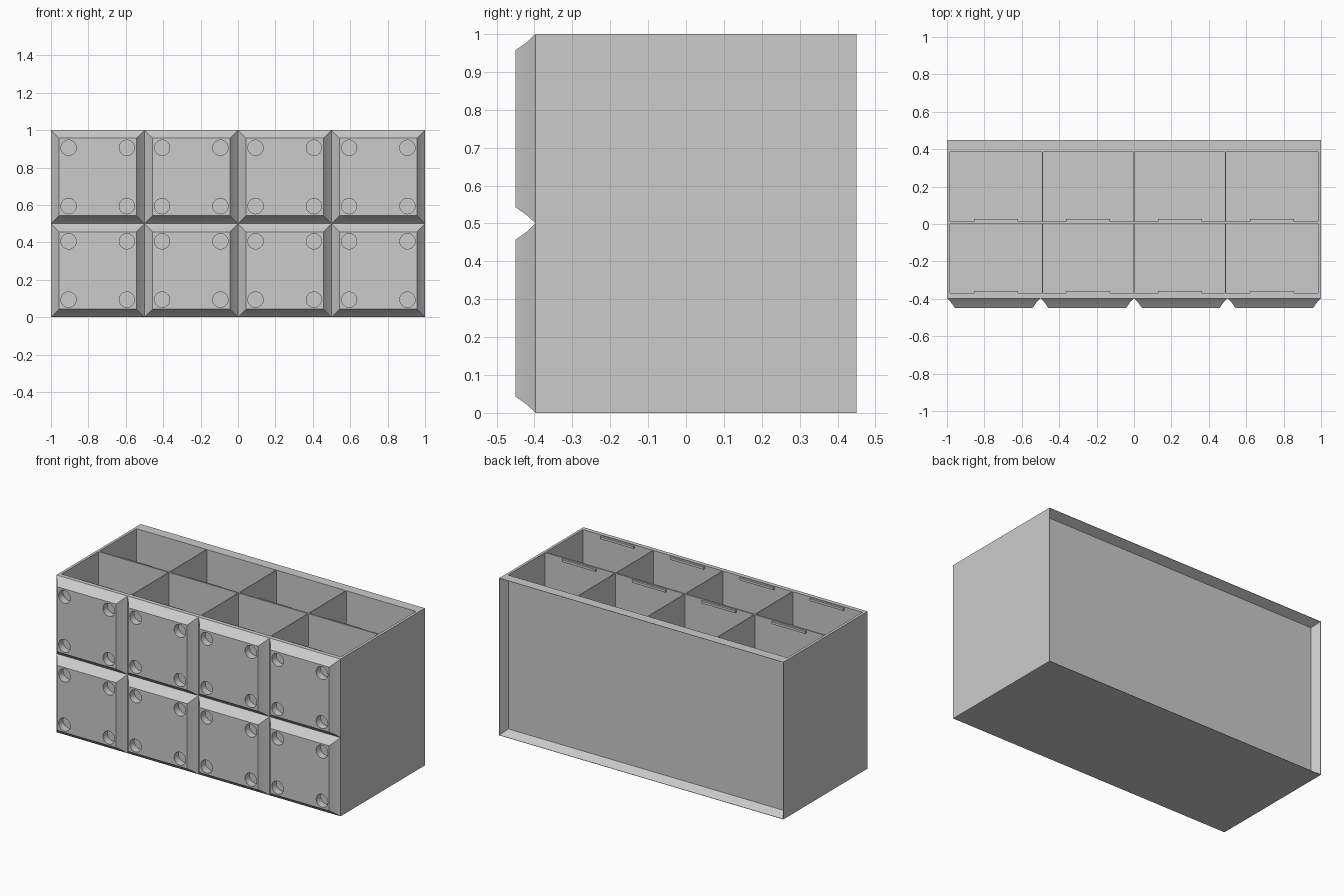
import bpy, bmesh, math
from mathutils import Matrix, Vector

cube = bpy.data.objects.get("Cube")
if cube:
    bpy.data.objects.remove(cube, do_unlink=True)

grey = bpy.data.materials.new("plain grey")
grey.use_nodes = True
COLOUR = (0.6, 0.6, 0.6, 1)
grey.diffuse_color = COLOUR
grey.node_tree.nodes["Principled BSDF"].inputs["Base Color"].default_value = COLOUR

FACE_Y, FRONT_Y, BACK_Y = -0.397, -0.45, 0.45
COLUMNS = [-0.75, -0.25, 0.25, 0.75]
ROWS = [0.25, 0.75]


def finish(name, bm):
    bmesh.ops.recalc_face_normals(bm, faces=bm.faces)
    mesh = bpy.data.meshes.new(name)
    bm.to_mesh(mesh)
    bm.free()
    mesh.materials.append(grey)
    ob = bpy.data.objects.new(name, mesh)
    bpy.context.collection.objects.link(ob)
    return ob


def add_box(bm, lo, hi):
    lo, hi = Vector(lo), Vector(hi)
    size = Matrix.Diagonal((*(hi - lo), 1))
    bmesh.ops.create_cube(bm, size=1, matrix=Matrix.Translation((lo + hi) / 2) @ size)


def add_loft(bm, cx, cz, sections):
    """Rectangular rings (y, half width, half height) joined into a closed solid."""
    rings = []
    for y, w, h in sections:
        corners = ((-w, -h), (w, -h), (w, h), (-w, h))
        rings.append([bm.verts.new((cx + x, y, cz + z)) for x, z in corners])
    for a, b in zip(rings, rings[1:]):
        for i in range(4):
            j = (i + 1) % 4
            bm.faces.new((a[i], a[j], b[j], b[i]))
    bm.faces.new(rings[0])
    bm.faces.new(rings[-1])


def carve(ob, cutter):
    cutter.hide_render = True
    mod = ob.modifiers.new("carve", "BOOLEAN")
    mod.operation, mod.solver, mod.object = "DIFFERENCE", "EXACT", cutter
    bpy.context.view_layer.objects.active = ob
    bpy.ops.object.modifier_apply(modifier=mod.name)
    bpy.data.objects.remove(cutter, do_unlink=True)


# Bin body
bm = bmesh.new()
add_box(bm, (-1, FACE_Y, 0), (1, BACK_Y, 1))
body = finish("bin_body", bm)

# Eight open compartments
spans = [(-0.983, -0.493), (-0.487, -0.003), (0.003, 0.487), (0.493, 0.983)]
depths = [(-0.37, 0.003), (0.013, 0.385)]
bm = bmesh.new()
for x0, x1 in spans:
    for y0, y1 in depths:
        add_box(bm, (x0, y0, 0.015), (x1, y1, 1.1))
carve(body, finish("compartment_cutter", bm))

# Tapered recess in the back
bm = bmesh.new()
add_loft(bm, 0, 0.5, [(0.395, 0.973, 0.473), (BACK_Y, 0.998, 0.498), (0.5, 0.998, 0.498)])
carve(body, finish("recess_cutter", bm))

# Raised front pads with hollowed bevels
pad_rings = [(FACE_Y + 0.005, 0.25, 0.25), (FACE_Y, 0.25, 0.25), (-0.42, 0.228, 0.228), (FRONT_Y, 0.207, 0.207)]
bm = bmesh.new()
for cx in COLUMNS:
    for cz in ROWS:
        add_loft(bm, cx, cz, pad_rings[1:])
pads = finish("front_pads", bm)

# Four round sockets in each pad
bm = bmesh.new()
turn = Matrix.Rotation(math.pi / 2, 4, "X")
for cx in COLUMNS:
    for cz in ROWS:
        for sx in (-1, 1):
            for sz in (-1, 1):
                spot = Matrix.Translation((cx + sx * 0.156, FRONT_Y, cz + sz * 0.156))
                bmesh.ops.create_cone(bm, cap_ends=True, segments=32, radius1=0.041,
                                      radius2=0.041, depth=0.09, matrix=spot @ turn)
carve(pads, finish("socket_cutter", bm))

# Small tabs on the front wall of each compartment
bm = bmesh.new()
for x0, x1 in spans:
    mid = (x0 + x1) / 2
    for y0, _ in depths:
        add_box(bm, (mid - 0.118, y0 - 0.002, 0.98), (mid + 0.118, y0 + 0.013, 0.995))
finish("compartment_tabs", bm)

# Smooth the sockets and pad bevels, keep real edges sharp
bpy.ops.object.select_all(action="DESELECT")
pads.select_set(True)
bpy.context.view_layer.objects.active = pads
bpy.ops.object.shade_smooth_by_angle(angle=math.radians(25))
